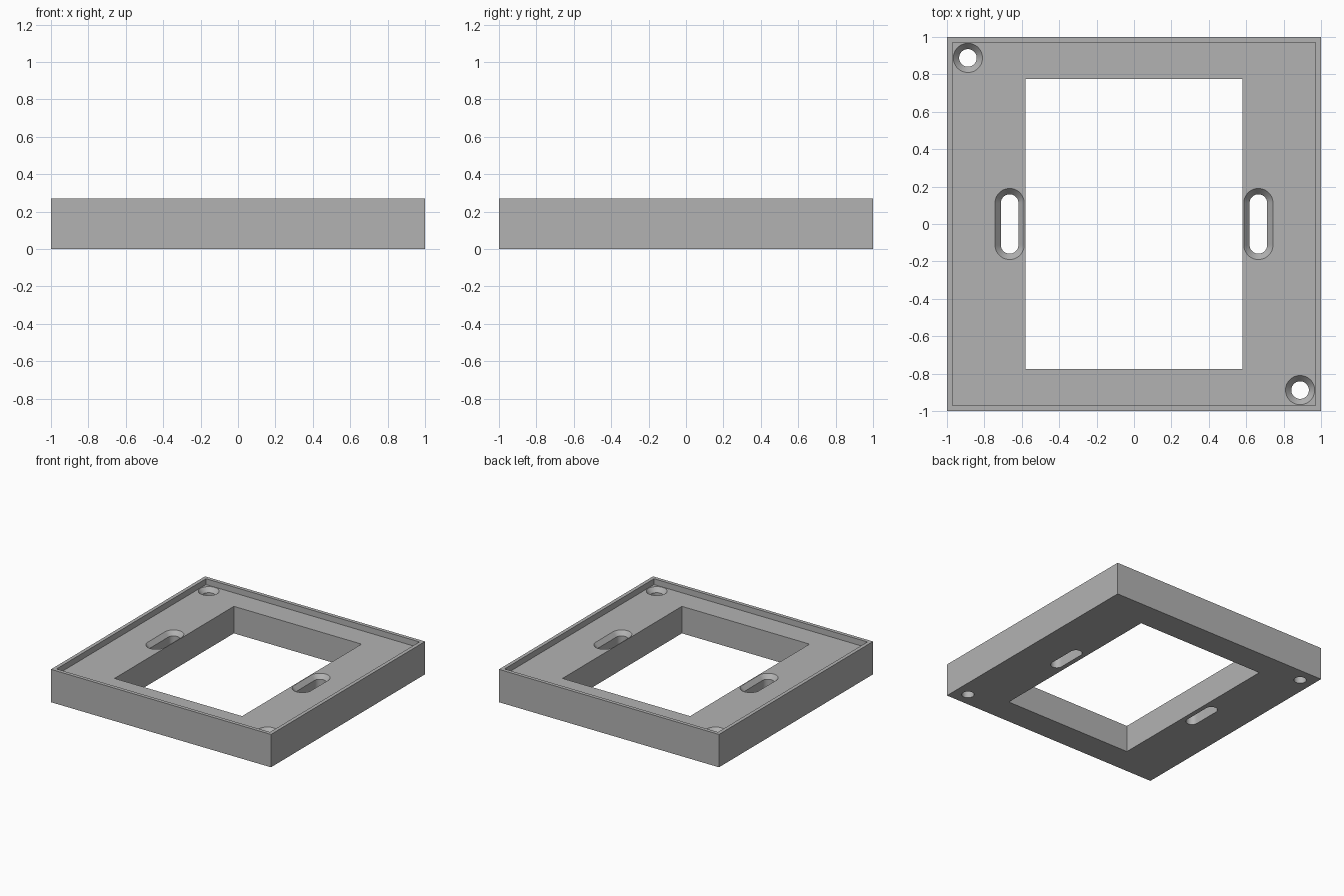
import bpy
import bmesh
from math import cos, sin, pi, radians

cube = bpy.data.objects.get("Cube")
if cube:
    bpy.data.objects.remove(cube, do_unlink=True)

HEIGHT, FLOOR, RIM = 0.27, 0.222, 0.03
HOLE, SINK, SINK_DEPTH = 0.047, 0.078, 0.035

grey = bpy.data.materials.new("light grey")
grey.use_nodes = True
grey.diffuse_color = (0.45, 0.45, 0.45, 1)
grey.node_tree.nodes["Principled BSDF"].inputs["Base Color"].default_value = grey.diffuse_color


def loft(name, rings):
    """Closed solid through a stack of matching outlines."""
    bm = bmesh.new()
    loops = [[bm.verts.new(p) for p in ring] for ring in rings]
    n = len(loops[0])
    for a, b in zip(loops, loops[1:]):
        for i in range(n):
            j = (i + 1) % n
            bm.faces.new((a[i], a[j], b[j], b[i]))
    bm.faces.new(loops[0][::-1])
    bm.faces.new(loops[-1])
    mesh = bpy.data.meshes.new(name)
    bm.to_mesh(mesh)
    bm.free()
    mesh.materials.append(grey)
    obj = bpy.data.objects.new(name, mesh)
    bpy.context.collection.objects.link(obj)
    return obj


def box(name, hx, hy, z0, z1):
    outline = [(-hx, -hy), (hx, -hy), (hx, hy), (-hx, hy)]
    return loft(name, [[(x, y, z) for x, y in outline] for z in (z0, z1)])


def screw_cutter(name, cx, cy, half_slot, steps=24):
    """Countersunk round hole, or slot along y when half_slot > 0."""
    def ring(r, z):
        points = []
        for side, start in ((1, 0), (-1, pi)):
            for i in range(steps + (half_slot > 0)):
                a = start + pi * i / steps
                points.append((cx + r * cos(a), cy + side * half_slot + r * sin(a), z))
        return points
    return loft(name, [ring(HOLE, -0.1), ring(HOLE, FLOOR - SINK_DEPTH),
                       ring(SINK, FLOOR), ring(SINK, HEIGHT + 0.1)])


# Square plate, then its tray recess, window, slots and corner holes
frame = box("mounting_frame", 1, 1, 0, HEIGHT)
cutters = [
    box("recess_cutter", 1 - RIM, 1 - RIM, FLOOR, HEIGHT + 0.1),
    box("window_cutter", 0.58, 0.775, -0.1, HEIGHT + 0.2),
]
for s in (-1, 1):
    cutters.append(screw_cutter("slot_cutter", s * 0.665, 0, 0.112))
    cutters.append(screw_cutter("hole_cutter", s * 0.888, -s * 0.888, 0))

bpy.ops.object.select_all(action='DESELECT')
bpy.context.view_layer.objects.active = frame
frame.select_set(True)
for cutter in cutters:
    cutter.hide_render = True
    mod = frame.modifiers.new(cutter.name, 'BOOLEAN')
    mod.operation = 'DIFFERENCE'
    mod.solver = 'EXACT'
    mod.object = cutter
    bpy.ops.object.modifier_apply(modifier=mod.name)
    bpy.data.objects.remove(cutter, do_unlink=True)

bpy.ops.object.shade_smooth_by_angle(angle=radians(30))
